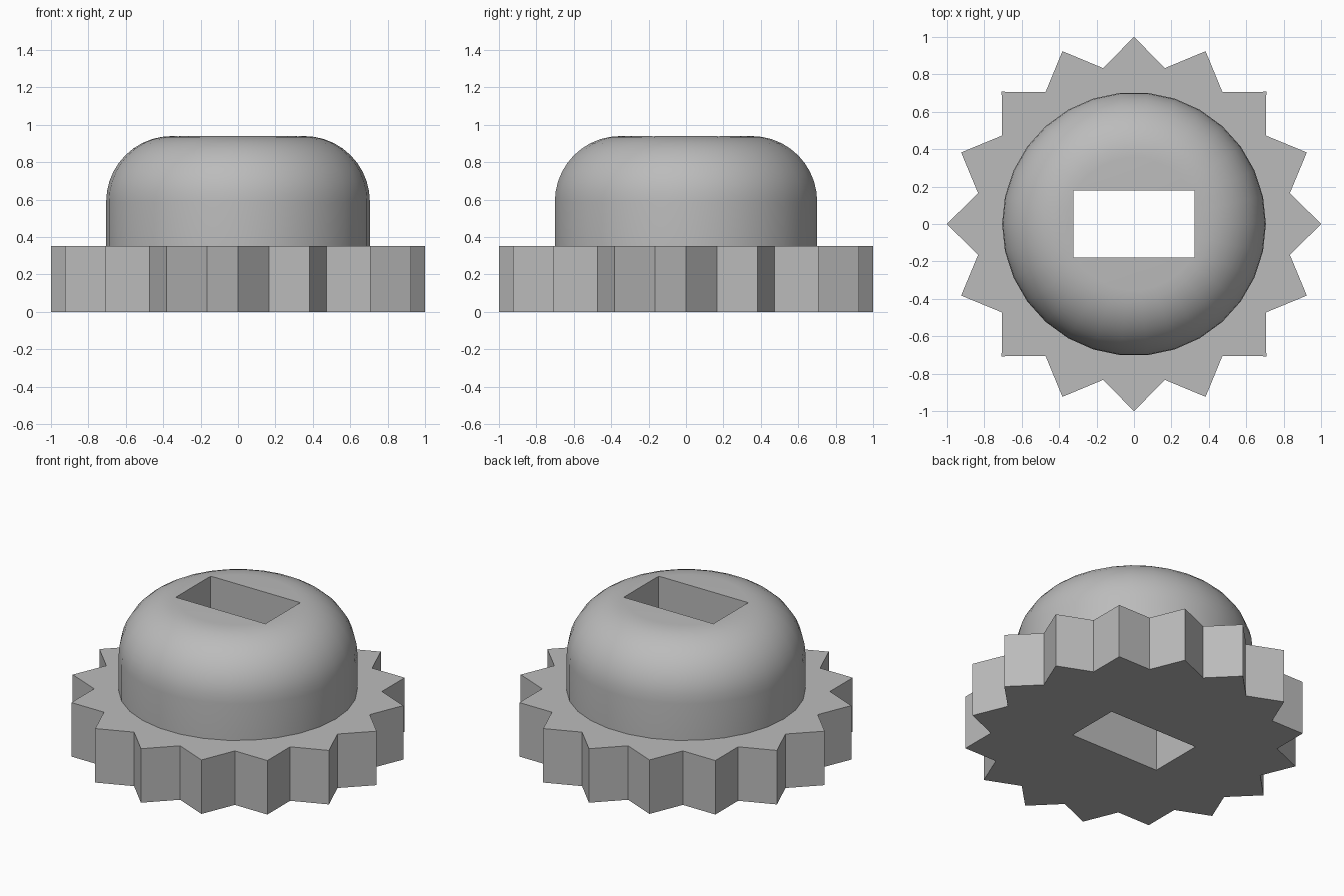
import bpy
from math import pi, sin, cos

default = bpy.data.objects.get("Cube")
if default:
    bpy.data.objects.remove(default, do_unlink=True)

GREY = (0.5, 0.5, 0.5, 1)
grey = bpy.data.materials.new("plain grey")
grey.use_nodes = True
grey.diffuse_color = GREY
grey.node_tree.nodes["Principled BSDF"].inputs["Base Color"].default_value = GREY


def loft(name, rings):
    """Closed solid through a stack of equal-length point rings."""
    n = len(rings[0])
    faces = [tuple(reversed(range(n)))]
    for r in range(len(rings) - 1):
        for i in range(n):
            a, b = r * n + i, r * n + (i + 1) % n
            faces.append((a, b, b + n, a + n))
    faces.append(tuple(range((len(rings) - 1) * n, len(rings) * n)))
    mesh = bpy.data.meshes.new(name)
    mesh.from_pydata([p for ring in rings for p in ring], [], faces)
    mesh.materials.append(grey)
    obj = bpy.data.objects.new(name, mesh)
    bpy.context.collection.objects.link(obj)
    return obj


def ring(radii, z):
    n = len(radii)
    return [(r * cos(2 * pi * i / n), r * sin(2 * pi * i / n), z)
            for i, r in enumerate(radii)]


def combine(target, tool, operation):
    mod = target.modifiers.new(operation.lower(), "BOOLEAN")
    mod.operation, mod.object, mod.solver = operation, tool, "EXACT"
    bpy.context.view_layer.objects.active = target
    bpy.ops.object.modifier_apply(modifier=mod.name)
    bpy.data.objects.remove(tool, do_unlink=True)


# Toothed base: sixteen pointed teeth
teeth = [1.0, 0.85] * 16
knob = loft("toothed_knob", [ring(teeth, 0), ring(teeth, 0.352)])

# Domed grip: straight wall, rounded shoulder, flat top
SIDES, STEPS, R, ROUND, TOP = 30, 10, 0.705, 0.35, 0.94
shoulder = [(R - ROUND + ROUND * cos(t), TOP - ROUND + ROUND * sin(t))
            for t in (pi / 2 * k / STEPS for k in range(STEPS + 1))]
profile = [(R, 0.2)] + shoulder
grip = loft("domed_grip", [ring([r] * SIDES, z) for r, z in profile])
combine(knob, grip, "UNION")

# Rectangular shaft hole all the way through
X, Y = 0.323, 0.18
slot = [(-X, -Y), (X, -Y), (X, Y), (-X, Y)]
hole = loft("shaft_hole", [[(x, y, z) for x, y in slot] for z in (-0.2, 1.2)])
combine(knob, hole, "DIFFERENCE")

# Smooth the dome, keep the teeth and slot crisp
bpy.ops.object.select_all(action="DESELECT")
knob.select_set(True)
bpy.context.view_layer.objects.active = knob
bpy.ops.object.shade_smooth_by_angle(angle=pi / 9)
